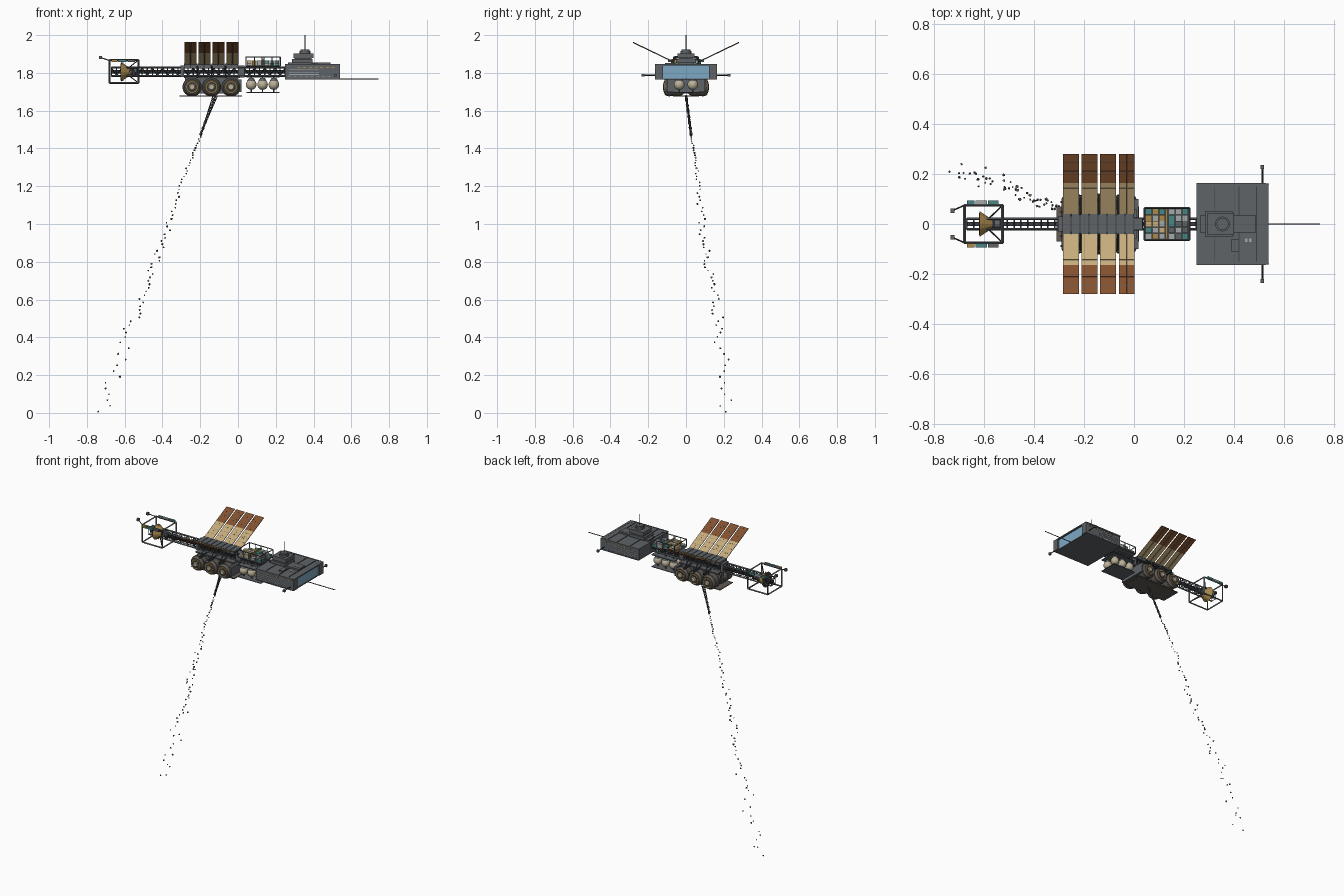
import bpy, bmesh, random
from mathutils import Vector, Matrix

random.seed(4)
if "Cube" in bpy.data.objects:
    bpy.data.objects.remove(bpy.data.objects["Cube"], do_unlink=True)

# Materials
PALETTE = {"hull grey": "5F6367", "dark frame": "3D3F41", "panel cream": "C6AC7B",
           "panel brown": "83512F", "glass blue": "7FA9C4", "teal": "4A8583",
           "gold": "AB8A4C", "light grey": "A3A8AA", "tank ivory": "BDB299", "warm grey": "605A54"}
NAMES = list(PALETTE)
MATS = []
for name, code in PALETTE.items():
    rgb = [int(code[i:i + 2], 16) / 255 for i in (0, 2, 4)]
    lin = [((c + 0.055) / 1.055) ** 2.4 for c in rgb] + [1]
    m = bpy.data.materials.new(name)
    m.use_nodes = True
    m.diffuse_color = lin
    m.node_tree.nodes["Principled BSDF"].inputs["Base Color"].default_value = lin
    MATS.append(m)


class Part:
    """Collects primitives into one named object."""
    def __init__(self, name, colour):
        self.name, self.colour, self.bm = name, colour, bmesh.new()

    def paint(self, verts, colour, smooth=False):
        for f in {f for v in verts for f in v.link_faces}:
            f.material_index = NAMES.index(colour or self.colour)
            f.smooth = smooth
        return verts

    def box(self, x, y, z, colour=None):
        c = [(a + b) / 2 for a, b in (x, y, z)]
        s = [abs(b - a) for a, b in (x, y, z)]
        mat = Matrix.Translation(c) @ Matrix.Diagonal((*s, 1))
        return self.paint(bmesh.ops.create_cube(self.bm, size=1, matrix=mat)["verts"], colour)

    def rod(self, a, b, r, colour=None, sides=4, r2=None):
        a, b = Vector(a), Vector(b)
        d = b - a
        mat = Matrix.Translation((a + b) / 2) @ d.to_track_quat("Z", "Y").to_matrix().to_4x4()
        v = bmesh.ops.create_cone(self.bm, cap_ends=True, segments=sides, radius1=r,
                                  radius2=r if r2 is None else r2, depth=d.length, matrix=mat)["verts"]
        return self.paint(v, colour)

    def ball(self, c, r, colour=None):
        v = bmesh.ops.create_uvsphere(self.bm, u_segments=16, v_segments=10, radius=r,
                                      matrix=Matrix.Translation(c))["verts"]
        return self.paint(v, colour, True)

    def cage(self, x, y, z, r, colour=None):
        for p in y:
            for q in z:
                self.rod((x[0], p, q), (x[1], p, q), r, colour)
        for p in x:
            for q in z:
                self.rod((p, y[0], q), (p, y[1], q), r, colour)
            for q in y:
                self.rod((p, q, z[0]), (p, q, z[1]), r, colour)

    def done(self):
        me = bpy.data.meshes.new(self.name)
        self.bm.to_mesh(me)
        self.bm.free()
        for m in MATS:
            me.materials.append(m)
        ob = bpy.data.objects.new(self.name, me)
        bpy.context.collection.objects.link(ob)


# Command block with a recessed window in the nose
p = Part("command_block", "hull grey")
p.box((0.25, 0.525), (-0.16, 0.16), (1.766, 1.845))
p.box((0.525, 0.54), (-0.155, 0.155), (1.838, 1.846))
p.box((0.525, 0.534), (-0.155, 0.155), (1.764, 1.769))
p.box((0.524, 0.529), (-0.122, 0.122), (1.769, 1.838), "glass blue")
for s in (-1, 1):
    p.box((0.515, 0.54), (s * 0.122, s * 0.163), (1.766, 1.846))
    p.box((0.25, 0.53), (s * 0.158, s * 0.164), (1.838, 1.847))
    p.box((0.25, 0.53), (s * 0.158, s * 0.163), (1.766, 1.772))
    for i in range(8):
        x = 0.265 + 0.03 * i
        p.box((x + 0.05, x + 0.066), (s * 0.159, s * 0.162), (1.827, 1.832), "gold")
        p.box((x, x + 0.016), (s * 0.159, s * 0.162), (1.777, 1.78), "light grey")
    for z in (1.79, 1.802, 1.814):
        p.box((0.27, 0.43), (s * 0.159, s * 0.162), (z, z + 0.003), "light grey")
for x in (0.32, 0.42, 0.49):
    p.box((x, x + 0.003), (-0.15, 0.15), (1.844, 1.848), "dark frame")
p.box((0.43, 0.49), (-0.015, 0.02), (1.845, 1.856))
p.box((0.39, 0.42), (-0.11, -0.06), (1.845, 1.853))
for x in (0.446, 0.462):
    p.box((x, x + 0.01), (-0.072, -0.058), (1.844, 1.847), "light grey")
p.done()

# Bridge tower on top of the block
p = Part("bridge_tower", "hull grey")
p.box((0.265, 0.49), (-0.035, 0.035), (1.845, 1.855))
p.box((0.285, 0.395), (-0.052, 0.052), (1.853, 1.873))
p.box((0.295, 0.4), (-0.045, 0.045), (1.878, 1.903))
p.box((0.3, 0.39), (-0.04, 0.04), (1.87, 1.88), "dark frame")
p.rod((0.355, 0, 1.9), (0.355, 0, 1.915), 0.03, sides=16)
p.rod((0.355, 0, 1.915), (0.355, 0, 1.925), 0.024, sides=16)
p.rod((0.355, 0, 1.92), (0.355, 0, 2.0), 0.0018, "dark frame")
p.done()

# Nose probe and side booms
p = Part("sensor_booms", "dark frame")
p.rod((0.53, 0, 1.768), (0.745, 0, 1.768), 0.003)
for s in (-1, 1):
    p.rod((0.515, s * 0.15, 1.788), (0.515, s * 0.225, 1.788), 0.004)
    p.box((0.508, 0.522), (s * 0.22, s * 0.236), (1.781, 1.795), "hull grey")
p.done()

# Lattice spine
p = Part("truss_spine", "hull grey")
x0, x1, n, h = -0.67, 0.25, 34, 0.021
step = (x1 - x0) / n
for y in (-h, h):
    for z in (1.784, 1.828):
        p.rod((x0, y, z), (x1, y, z), 0.0055)
for i in range(n + 1):
    x = x0 + i * step
    up = (1.784, 1.828) if i % 2 else (1.828, 1.784)
    for s in (-h, h):
        p.rod((x, s, 1.784), (x, s, 1.828), 0.003)
        z = 1.806 + s * 1.05
        p.rod((x, -h, z), (x, h, z), 0.003)
        if i < n:
            p.rod((x, s, up[0]), (x + step, s, up[1]), 0.0025, "dark frame")
p.box((x0, x1), (-0.009, 0.009), (1.797, 1.815), "dark frame")
p.done()

# Ribbed deck above the spine
p = Part("middle_hull", "hull grey")
p.box((-0.285, 0.0), (-0.036, 0.036), (1.824, 1.844), "dark frame")
for i in range(8):
    x = -0.286 + i * 0.0361
    p.box((x, x + 0.032), (-0.04, 0.04), (1.826, 1.85))
p.box((-0.305, -0.285), (-0.03, 0.03), (1.778, 1.838))
p.box((0.0, 0.035), (-0.025, 0.025), (1.775, 1.838))
for s in (-1, 1):
    p.box((-0.285, 0.01), (s * 0.02, s * 0.06), (1.774, 1.782))
    for x in (-0.215, -0.14, -0.065):
        p.box((x - 0.005, x + 0.005), (s * 0.03, s * 0.115), (1.772, 1.786), "dark frame")
        p.rod((x, s * 0.115, 1.775), (x, s * 0.04, 1.835), 0.004, "dark frame")
p.done()

# Radiator wings in a shallow V
p = Part("radiator_panels", "panel cream")
for s in (-1, 1):
    for i in range(4):
        x = -0.284 + i * 0.0743
        for y0, y1, col in ((0.04, 0.165, "panel cream"), (0.165, 0.28, "panel brown")):
            for v in p.box((x, x + 0.064), (s * y0, s * y1), (-0.002, 0.002), col):
                v.co.z += 1.847 + (abs(v.co.y) - 0.04) * 0.48
        for k in (1, 2, 3, 5, 6):
            y = 0.04 + 0.24 * k / 7
            z = 1.849 + (y - 0.04) * 0.48
            p.rod((x, s * y, z), (x + 0.064, s * y, z), 0.0009, "hull grey")
        p.rod((x + 0.032, s * 0.03, 1.841), (x + 0.032, s * 0.28, 1.961), 0.003, "hull grey")
p.done()

# Fuel drums hung below the spine
p = Part("fuel_drums", "warm grey")
for x in (-0.243, -0.14, -0.037):
    for s in (-1, 1):
        for y0, y1, r0, r1, col in ((0.012, 0.03, 0.036, 0.047, "warm grey"),
                                    (0.03, 0.1, 0.048, 0.048, "warm grey"),
                                    (0.1, 0.113, 0.048, 0.04, "warm grey"),
                                    (0.113, 0.116, 0.034, 0.032, "gold"),
                                    (0.116, 0.118, 0.027, 0.027, "dark frame"),
                                    (0.118, 0.122, 0.018, 0.013, "tank ivory")):
            p.rod((x, s * y0, 1.725), (x, s * y1, 1.725), r0, col, 24, r1)
        for y in (0.045, 0.085):
            p.rod((x, s * y, 1.725), (x, s * (y + 0.008), 1.725), 0.051, "hull grey", 24)
p.box((-0.28, 0.0), (-0.012, 0.012), (1.69, 1.775), "hull grey")
p.box((-0.31, 0.02), (-0.07, 0.07), (1.674, 1.679))
p.box((0.0, 0.018), (-0.1, 0.1), (1.7, 1.765), "hull grey")
p.done()

# Spherical tanks and their tray
p = Part("sphere_tanks", "tank ivory")
for x in (0.07, 0.13, 0.19):
    for s in (-1, 1):
        p.ball((x, s * 0.036, 1.738), 0.028)
        p.rod((x, s * 0.036, 1.695), (x, s * 0.036, 1.785), 0.004, "hull grey", 6)
        p.rod((x, s * 0.036, 1.757), (x, s * 0.036, 1.773), 0.022, "hull grey", 12, 0.012)
p.box((0.045, 0.22), (-0.065, 0.065), (1.694, 1.698), "hull grey")
p.box((0.045, 0.22), (-0.065, 0.065), (1.776, 1.781), "hull grey")
p.done()

# Cargo rack with coloured containers
p = Part("cargo_containers", "hull grey")
p.box((0.04, 0.225), (-0.065, 0.065), (1.83, 1.836))
p.cage((0.042, 0.223), (-0.064, 0.064), (1.836, 1.884), 0.0035)
for x in (0.088, 0.127, 0.137, 0.18):
    for s in (-1, 1):
        p.rod((x, s * 0.064, 1.836), (x, s * 0.064, 1.884), 0.0025)
p.box((0.127, 0.135), (-0.062, 0.062), (1.836, 1.872), "gold")
for start, cols in ((0.047, ("gold", "panel cream", "light grey", "teal")),
                    (0.139, ("teal", "light grey", "light grey", "hull grey"))):
    for k in range(3):
        x = start + 0.0265 * k
        for j in range(5):
            y = -0.06 + j * 0.0243
            p.box((x, x + 0.025), (y, y + 0.0225), (1.836, random.choice((1.852, 1.866))), random.choice(cols))
p.done()

# Engine cage with bell, side pods and rear arms
p = Part("engine_section", "dark frame")
p.cage((-0.68, -0.527), (-0.075, 0.075), (1.747, 1.868), 0.0055, "hull grey")
for s in (-1, 1):
    for z in (1.747, 1.868):
        p.rod((-0.605, 0, 1.806), (-0.527, s * 0.075, z), 0.003)
    x = -0.67
    for w, col in ((0.034, "gold" if s < 0 else "teal"), (0.05, "teal" if s < 0 else "light grey"),
                   (0.045, "hull grey" if s < 0 else "teal")):
        p.box((x, x + w - 0.003), (s * 0.079, s * 0.094), (1.858, 1.872), col)
        x += w
    p.rod((-0.68, s * 0.075, 1.866), (-0.73, s * 0.053, 1.882), 0.003)
    p.box((-0.736, -0.72), (s * 0.045, s * 0.062), (1.874, 1.89), "hull grey")
p.rod((-0.62, 0, 1.806), (-0.56, 0, 1.806), 0.052, "gold", 16, 0.012)
p.rod((-0.622, 0, 1.806), (-0.619, 0, 1.806), 0.045, "dark frame", 16)
p.rod((-0.57, 0, 1.806), (-0.53, 0, 1.806), 0.02, "hull grey", 12)
p.rod((-0.61, 0, 1.758), (-0.61, 0, 1.856), 0.005, "gold")
p.done()

# Drill tether
p = Part("tether", "dark frame")
a, b = Vector((-0.12, 0, 1.68)), Vector((-0.2, 0.028, 1.468))
for off in (-0.012, 0.012):
    p.rod(a + Vector((off, off / 3, 0)), b, 0.0025)
for i in range(14):
    q, w = a.lerp(b, i / 14), a.lerp(b, (i + 0.8) / 14)
    p.rod(q, w, 0.006 + 0.002 * (i % 2), "dark frame" if i % 3 else "warm grey", 6)
p.done()

# Trail of broken rock falling from the tether
PATH = [Vector(v) for v in ((-0.2, 0.028, 1.468), (-0.3, 0.06, 1.23), (-0.4, 0.09, 0.93),
                            (-0.5, 0.13, 0.68), (-0.61, 0.175, 0.41), (-0.74, 0.21, 0.006))]
p = Part("rock_trail", "warm grey")
COUNT = 75
for i in range(COUNT + 1):
    t = (i / COUNT) ** 1.15
    k = min(int(t * 5), 4)
    c = PATH[k].lerp(PATH[k + 1], t * 5 - k)
    if i < COUNT:
        c += Vector((random.uniform(-0.3, 1.3), random.uniform(-0.7, 1), 0)) * (0.005 + 0.045 * t)
    r = random.uniform(0.004, 0.0075)
    v = bmesh.ops.create_icosphere(p.bm, subdivisions=1, radius=r, matrix=Matrix.Translation(c))["verts"]
    for q in v:
        q.co = c + (q.co - c) * random.uniform(0.7, 1.1)
        q.co.z = max(q.co.z, 0)
    p.paint(v, random.choice(("warm grey", "hull grey", "warm grey", "tank ivory")))
p.done()
